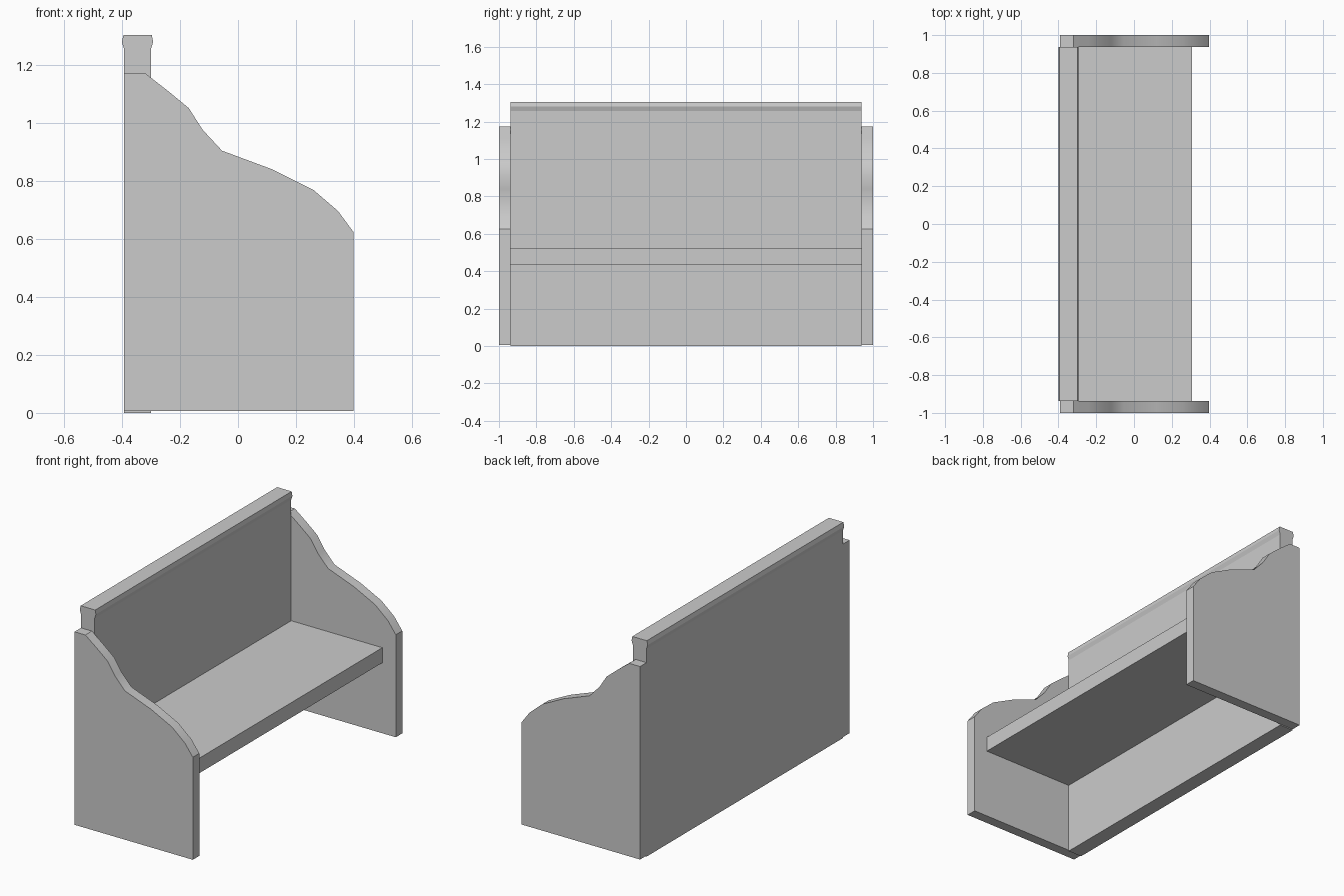
import bpy, bmesh, math

if "Cube" in bpy.data.objects:
    bpy.data.objects.remove(bpy.data.objects["Cube"])


def extrude_profile(name, points, y0, y1):
    """Extrude a closed XZ outline from y0 to y1."""
    bm = bmesh.new()
    face = bm.faces.new([bm.verts.new((x, y0, z)) for x, z in points])
    new = bmesh.ops.extrude_face_region(bm, geom=[face])["geom"]
    moved = [g for g in new if isinstance(g, bmesh.types.BMVert)]
    bmesh.ops.translate(bm, verts=moved, vec=(0, y1 - y0, 0))
    bmesh.ops.recalc_face_normals(bm, faces=bm.faces)
    mesh = bpy.data.meshes.new(name)
    bm.to_mesh(mesh)
    bm.free()
    obj = bpy.data.objects.new(name, mesh)
    bpy.context.collection.objects.link(obj)
    return obj


INNER = 0.938  # inner face of the side panels

# Curved side panels, mirrored across the bench
side = extrude_profile("side_panels", [
    (-0.393, 0.006), (0.398, 0.006), (0.398, 0.625), (0.345, 0.697),
    (0.26, 0.77), (0.12, 0.84), (-0.055, 0.905), (-0.122, 0.977),
    (-0.17, 1.052), (-0.24, 1.11), (-0.32, 1.172), (-0.393, 1.172),
], INNER, 1.0)
mirror = side.modifiers.new("mirror", "MIRROR")
mirror.use_axis = (False, True, False)

# Smooth the curve, keep the corners sharp
bpy.ops.object.select_all(action="DESELECT")
side.select_set(True)
bpy.context.view_layer.objects.active = side
bpy.ops.object.shade_smooth_by_angle(angle=math.radians(30))

# Backrest with moulded top rail
extrude_profile("backrest", [
    (-0.393, 0.0), (-0.301, 0.0), (-0.301, 1.255), (-0.293, 1.28),
    (-0.298, 1.305), (-0.395, 1.305), (-0.401, 1.28), (-0.393, 1.255),
], -INNER, INNER)

# Seat board
extrude_profile("seat", [
    (-0.301, 0.432), (0.308, 0.432), (0.308, 0.523), (-0.301, 0.523),
], -INNER, INNER)
